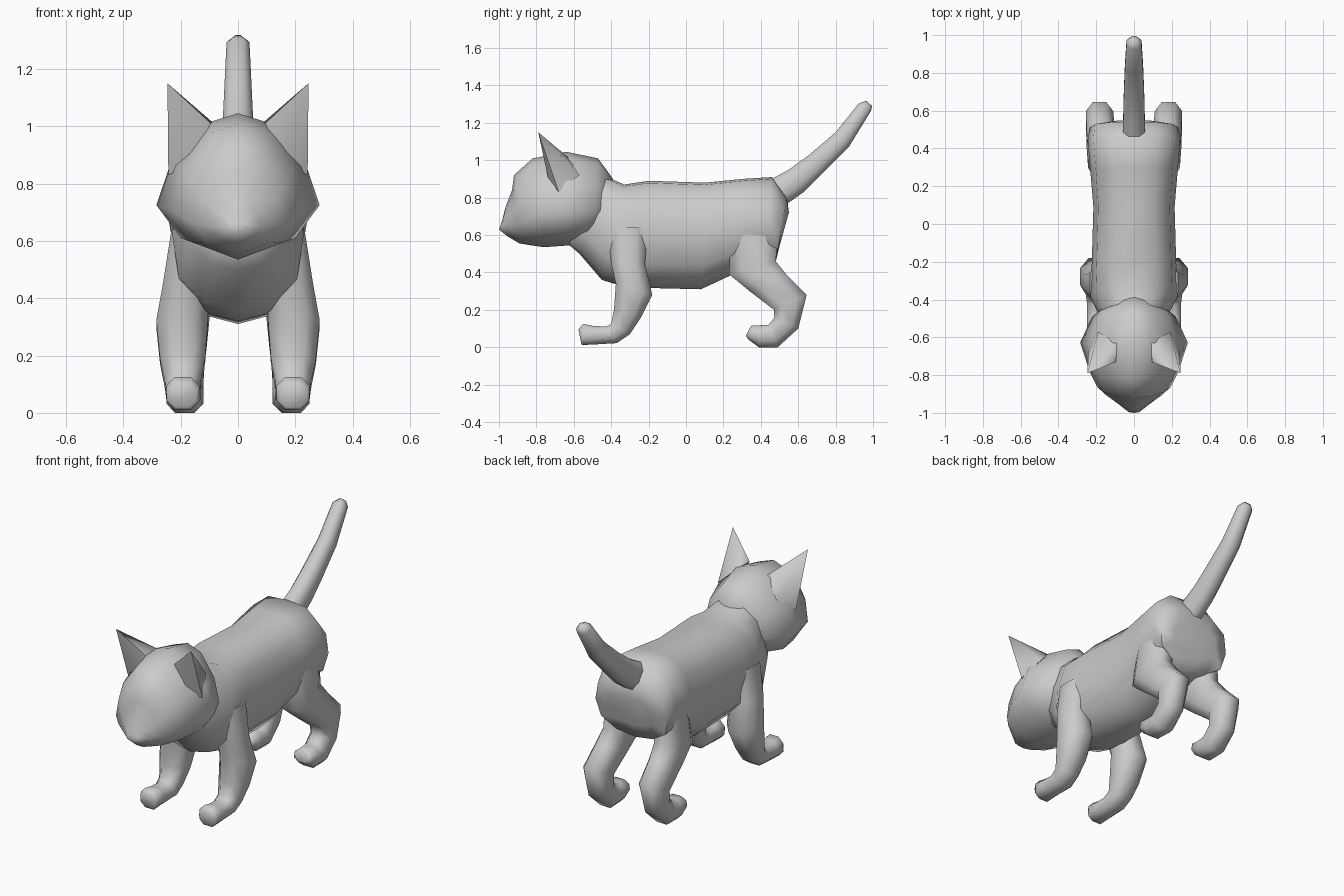
import bpy, bmesh, math

if "Cube" in bpy.data.objects:
    bpy.data.objects.remove(bpy.data.objects["Cube"])

fur = bpy.data.materials.new("grey fur")
fur.diffuse_color = (0.6, 0.6, 0.6, 1)
fur.use_nodes = True
fur.node_tree.nodes["Principled BSDF"].inputs["Base Color"].default_value = fur.diffuse_color


def finish(name, bm, mirror):
    bmesh.ops.recalc_face_normals(bm, faces=bm.faces)
    me = bpy.data.meshes.new(name)
    bm.to_mesh(me)
    bm.free()
    me.materials.append(fur)
    ob = bpy.data.objects.new(name, me)
    bpy.context.collection.objects.link(ob)
    bpy.context.view_layer.objects.active = ob
    ob.select_set(True)
    bpy.ops.object.shade_smooth_by_angle(angle=math.radians(75))
    ob.select_set(False)
    if mirror:
        ob.modifiers.new("mirror", 'MIRROR').use_mirror_merge = False
    return ob


def loft(name, profile, stations, mirror=False):
    """Each station: (y, z) at profile t=0, (y, z) at t=1, inner x, outer x."""
    bm = bmesh.new()
    rings = []
    for (ya, za), (yb, zb), x0, x1 in stations:
        cx, w = (x0 + x1) / 2, (x1 - x0) / 2
        rings.append([bm.verts.new((cx + w * px, ya + (yb - ya) * t, za + (zb - za) * t))
                      for px, t in profile])
    n = len(profile)
    for r, s in zip(rings, rings[1:]):
        for i in range(n):
            j = (i + 1) % n
            bm.faces.new((r[i], r[j], s[j], s[i]))
    bm.faces.new(rings[0])
    bm.faces.new(rings[-1])
    return finish(name, bm, mirror)


def symmetric(half):
    """Close a half profile that runs from the top centre to the bottom centre."""
    return half + [(-x, t) for x, t in half[-2:0:-1]]


def centred(rows):
    return [(a, b, -w, w) for a, b, w in rows]


body_profile = symmetric([(0, 1), (.5, .98), (.88, .82), (1, .52), (.9, .22), (.5, .05), (0, 0)])
head_profile = symmetric([(0, 1), (.4, .93), (.82, .66), (1, .36), (.7, .13), (0, 0)])
limb_profile = [(-.5, 0), (.5, 0), (1, .27), (1, .73), (.5, 1), (-.5, 1), (-1, .73), (-1, .27)]

# Torso from neck to rump
loft("body", body_profile, centred([
    ((-.64, .56), (-.50, .92), .13),
    ((-.57, .50), (-.40, .90), .18),
    ((-.45, .36), (-.33, .87), .23),
    ((-.32, .32), (-.20, .89), .225),
    ((.08, .31), (.10, .88), .215),
    ((.23, .38), (.30, .90), .23),
    ((.42, .45), (.46, .91), .245),
    ((.48, .46), (.54, .80), .235),
    ((.50, .54), (.55, .72), .15)]))

# Head from nose to nape
loft("head", head_profile, centred([
    ((-1.0, .63), (-.985, .67), .03),
    ((-.95, .59), (-.965, .75), .08),
    ((-.89, .555), (-.93, .84), .15),
    ((-.83, .545), (-.92, .92), .195),
    ((-.76, .535), (-.82, 1.01), .235),
    ((-.62, .545), (-.64, 1.045), .285),
    ((-.50, .57), (-.47, 1.01), .22),
    ((-.42, .65), (-.39, .90), .12)]))

# Pointed ears
bm = bmesh.new()
tip = bm.verts.new((.246, -.79, 1.15))
base = [bm.verts.new(p) for p in
        ((.095, -.73, 1.01), (.16, -.73, .87), (.243, -.68, .83), (.19, -.57, .92), (.09, -.63, 1.015))]
for i in range(5):
    bm.faces.new((base[i], base[(i + 1) % 5], tip))
bm.faces.new(base)
finish("ear", bm, True)

# Raised tail
loft("tail", limb_profile, centred([
    ((.53, .76), (.42, .88), .06),
    ((.63, .83), (.55, .95), .056),
    ((.72, .92), (.66, 1.03), .054),
    ((.87, 1.07), (.80, 1.15), .048),
    ((.99, 1.265), (.925, 1.305), .04),
    ((.995, 1.29), (.965, 1.318), .018)]))

# Front legs with paws
loft("front_leg", limb_profile, [
    ((-.42, .64), (-.20, .64), .08, .232),
    ((-.40, .45), (-.22, .45), .10, .262),
    ((-.375, .34), (-.18, .28), .105, .285),
    ((-.385, .20), (-.24, .16), .115, .272),
    ((-.40, .125), (-.30, .07), .13, .255),
    ((-.43, .11), (-.37, .022), .13, .25),
    ((-.50, .115), (-.49, .015), .135, .25),
    ((-.55, .125), (-.555, .012), .135, .25),
    ((-.575, .095), (-.56, .02), .145, .24)], True)

# Hind legs with paws
loft("hind_leg", limb_profile, [
    ((.24, .64), (.50, .68), .06, .22),
    ((.23, .39), (.48, .46), .09, .243),
    ((.34, .30), (.54, .385), .10, .25),
    ((.47, .20), (.645, .28), .11, .255),
    ((.47, .155), (.60, .10), .12, .25),
    ((.44, .12), (.49, 0), .12, .25),
    ((.40, .118), (.39, 0), .125, .25),
    ((.35, .115), (.335, .04), .13, .245),
    ((.34, .10), (.32, .06), .145, .23)], True)
